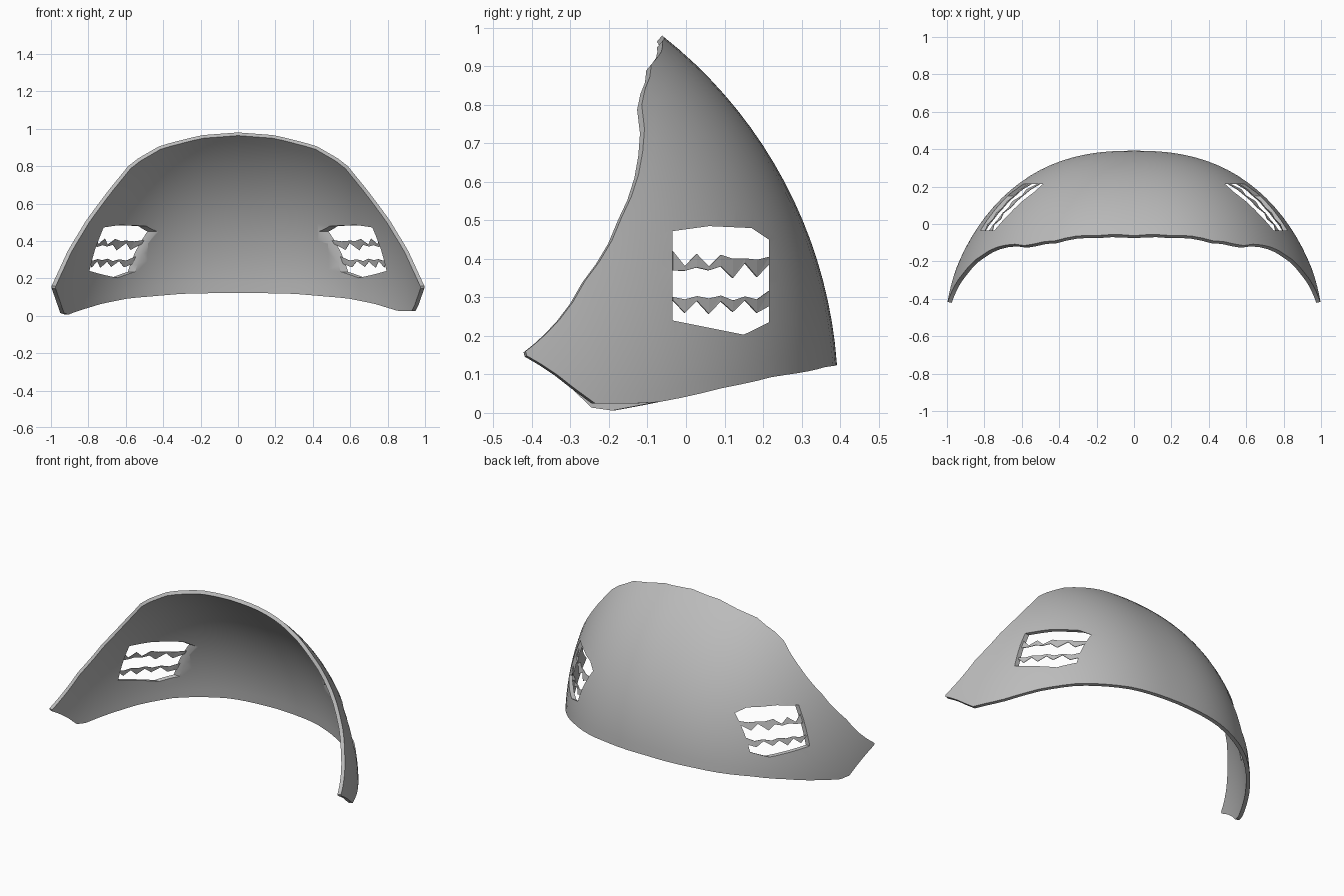
import bpy, bmesh, math

if "Cube" in bpy.data.objects:
    bpy.data.objects.remove(bpy.data.objects["Cube"])

grey = bpy.data.materials.new("mid_grey")
grey.use_nodes = True
GREY = (0.5, 0.5, 0.5, 1)
grey.diffuse_color = GREY
grey.node_tree.nodes["Principled BSDF"].inputs["Base Color"].default_value = GREY

# Dome: swept about a sideways axis, narrowing slightly with height
AXIS_Y, AXIS_Z, RADIUS = -0.8, 0.04, 1.195
HALF, POWER, TAPER = 1.055, 2.42, 0.05
THICK = 0.022
TOP_EDGE = [(0, .98), (.21, .965), (.435, .91), (.595, .82), (.725, .66),
            (.83, .515), (.925, .35), (1.004, .16)]
LOW_EDGE = [(0, .125), (.3, .12), (.6, .095), (.75, .065), (.88, .025),
            (.945, 0), (1.004, .148)]


def lookup(table, u):
    for (a, za), (b, zb) in zip(table, table[1:]):
        if u <= b:
            return za + (zb - za) * (u - a) / (b - a)
    return table[-1][1]


def shell_x(y, z):
    """Half width of the dome at a given depth and height."""
    q = ((y - AXIS_Y) ** 2 + (z - AXIS_Z) ** 2) / RADIUS ** 2
    return HALF * max(0, 1 - q) ** (1 / POWER) * (1 - TAPER * z)


def make_object(name, bm):
    mesh = bpy.data.meshes.new(name)
    bm.to_mesh(mesh)
    bm.free()
    mesh.materials.append(grey)
    obj = bpy.data.objects.new(name, mesh)
    bpy.context.collection.objects.link(obj)
    return obj


def activate(obj):
    bpy.ops.object.select_all(action='DESELECT')
    obj.select_set(True)
    bpy.context.view_layer.objects.active = obj


def add_solidify(obj, thickness, offset):
    mod = obj.modifiers.new("thickness", 'SOLIDIFY')
    mod.thickness, mod.offset = thickness, offset
    activate(obj)
    bpy.ops.object.modifier_apply(modifier=mod.name)


# Curved shell
COLS, ROWS = 24, 18
bm = bmesh.new()
grid = []
for i in range(-COLS, COLS + 1):
    u = math.sin(i / COLS * math.pi / 2) * 1.004
    r = RADIUS * math.sqrt(1 - (abs(u) / HALF) ** POWER)
    low, top = (math.asin((lookup(t, abs(u)) - AXIS_Z) / r) for t in (LOW_EDGE, TOP_EDGE))
    if u > 0.9:  # the left lower corner is clipped a little
        low = max(low, math.asin((0.025 - AXIS_Z) / r))
    column = []
    for j in range(ROWS + 1):
        angle = low + (top - low) * j / ROWS
        z = AXIS_Z + r * math.sin(angle)
        column.append(bm.verts.new((u * (1 - TAPER * z), AXIS_Y + r * math.cos(angle), z)))
    grid.append(column)
for a, b in zip(grid, grid[1:]):
    for j in range(ROWS):
        bm.faces.new((a[j], a[j + 1], b[j + 1], b[j]))
shell = make_object("curved_shell", bm)
add_solidify(shell, THICK, -1)

# Side windows: one prism cuts both sides
WINDOW = [(-.035, .24), (.15, .203), (.215, .235), (.215, .45), (.17, .48), (.06, .485), (-.035, .472)]
bm = bmesh.new()
face = bm.faces.new([bm.verts.new((-1.5, y, z)) for y, z in WINDOW])
ext = bmesh.ops.extrude_face_region(bm, geom=[face])
bmesh.ops.translate(bm, vec=(3, 0, 0), verts=[v for v in ext["geom"] if isinstance(v, bmesh.types.BMVert)])
bmesh.ops.recalc_face_normals(bm, faces=bm.faces)
cutter = make_object("window_cutter", bm)
cut = shell.modifiers.new("windows", 'BOOLEAN')
cut.operation, cut.object, cut.solver = 'DIFFERENCE', cutter, 'EXACT'
activate(shell)
bpy.ops.object.modifier_apply(modifier=cut.name)
bpy.data.objects.remove(cutter)
bpy.ops.object.shade_smooth_by_angle(angle=math.radians(35))

# Jagged bars across each window: uneven strips with a zigzag edge
UPPER = [.05, .012, .035, .01, .03, .05, .012, .045, .02]
LOWER = [.008, .035, .012, .04, .015, .03, .01, .035, .04]
for side, label in ((1, "left"), (-1, "right")):
    for height, widths, name in ((.385, UPPER, "upper"), (.287, LOWER, "lower")):
        bm = bmesh.new()
        rows = []
        for k, width in enumerate(widths):
            y = -.035 + .25 * k / (len(widths) - 1)
            mid = height + .01 * (-1) ** k
            rows.append([bm.verts.new((side * (shell_x(y, z) - THICK * .6), y, z))
                         for z in (mid - width / 2, mid + width / 2)])
        for a, b in zip(rows, rows[1:]):
            bm.faces.new((a[0], b[0], b[1]))
            bm.faces.new((a[0], b[1], a[1]))
        bar = make_object(f"{label}_{name}_jagged_bar", bm)
        add_solidify(bar, 0.003, 0)
